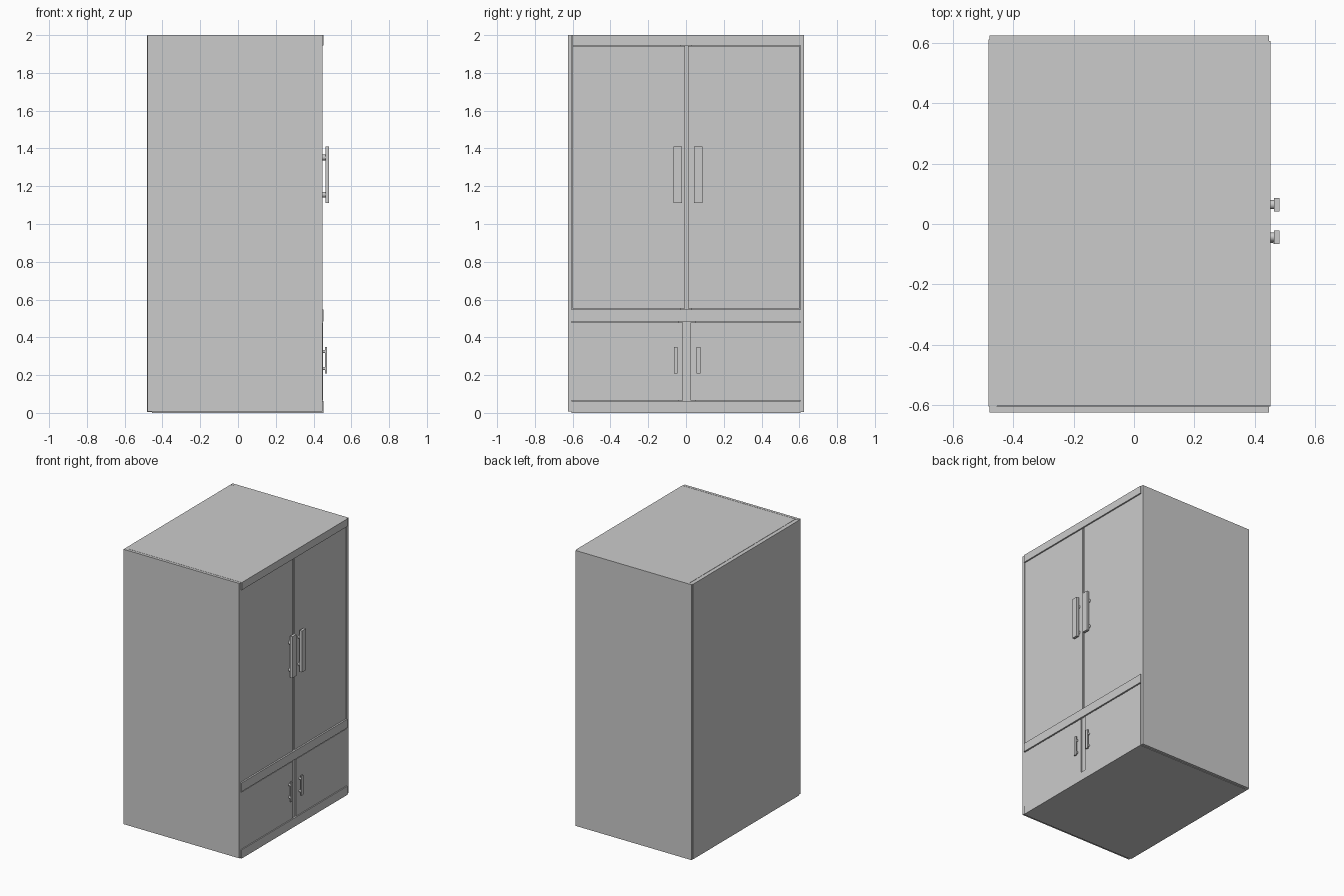
import bpy
from math import pi

if "Cube" in bpy.data.objects:
    bpy.data.objects.remove(bpy.data.objects["Cube"])


def box(name, x, y, z):
    """Box from (min, max) pairs on each axis."""
    bpy.ops.mesh.primitive_cube_add(
        size=1, location=[(a + b) / 2 for a, b in (x, y, z)])
    o = bpy.context.object
    o.name = name
    o.scale = [b - a for a, b in (x, y, z)]
    bpy.ops.object.transform_apply(location=False, rotation=False, scale=True)
    return o


def post(name, x, y, z, r):
    """Round handle post running along x."""
    bpy.ops.mesh.primitive_cylinder_add(
        vertices=16, radius=r, depth=x[1] - x[0],
        location=((x[0] + x[1]) / 2, y, z), rotation=(0, pi / 2, 0))
    bpy.context.object.name = name
    bpy.ops.object.shade_smooth_by_angle()


def handle(name, door_x, x, y, z, post_z, r):
    box(name + "_grip", x, y, z)
    for i, pz in enumerate(post_z):
        post(f"{name}_post_{i}", (door_x - 0.005, x[0] + 0.002), sum(y) / 2, pz, r)


FRONT = 0.453
IN = (-0.605, 0.605)

# Carcass
box("left_side", (-0.48, 0.447), (-0.625, -0.605), (0.008, 2))
box("right_side", (-0.48, 0.447), (0.605, 0.625), (0.004, 2))
box("back_panel", (-0.483, -0.455), (-0.605, 0.612), (0.004, 1.998))
box("top_panel", (-0.455, FRONT), (-0.603, 0.607), (1.945, 2))
box("bottom_panel", (-0.455, FRONT), IN, (0, 0.063))
box("middle_shelf", (-0.455, FRONT), IN, (0.485, 0.548))

# Stiles between the doors
box("upper_stile", (0.40, 0.437), (-0.03, 0.03), (0.548, 1.945))
box("lower_stile", (0.40, 0.440), (-0.04, 0.05), (0.063, 0.485))

# Doors
for side, uy, ly in (("left", (-0.602, -0.006), (-0.605, -0.016)),
                     ("right", (0.010, 0.602), (0.025, 0.605))):
    box(f"upper_{side}_door", (0.425, 0.446), uy, (0.552, 1.942))
    box(f"lower_{side}_door", (0.425, 0.449), ly, (0.066, 0.479))

# Handles
for side, uy, ly in (("left", (-0.066, -0.021), (-0.064, -0.044)),
                     ("right", (0.042, 0.087), (0.056, 0.077))):
    handle(f"upper_{side}_handle", 0.446, (0.464, 0.483), uy, (1.11, 1.41),
           (1.155, 1.352), 0.015)
    handle(f"lower_{side}_handle", 0.449, (0.461, 0.471), ly, (0.208, 0.35),
           (0.235, 0.325), 0.009)
